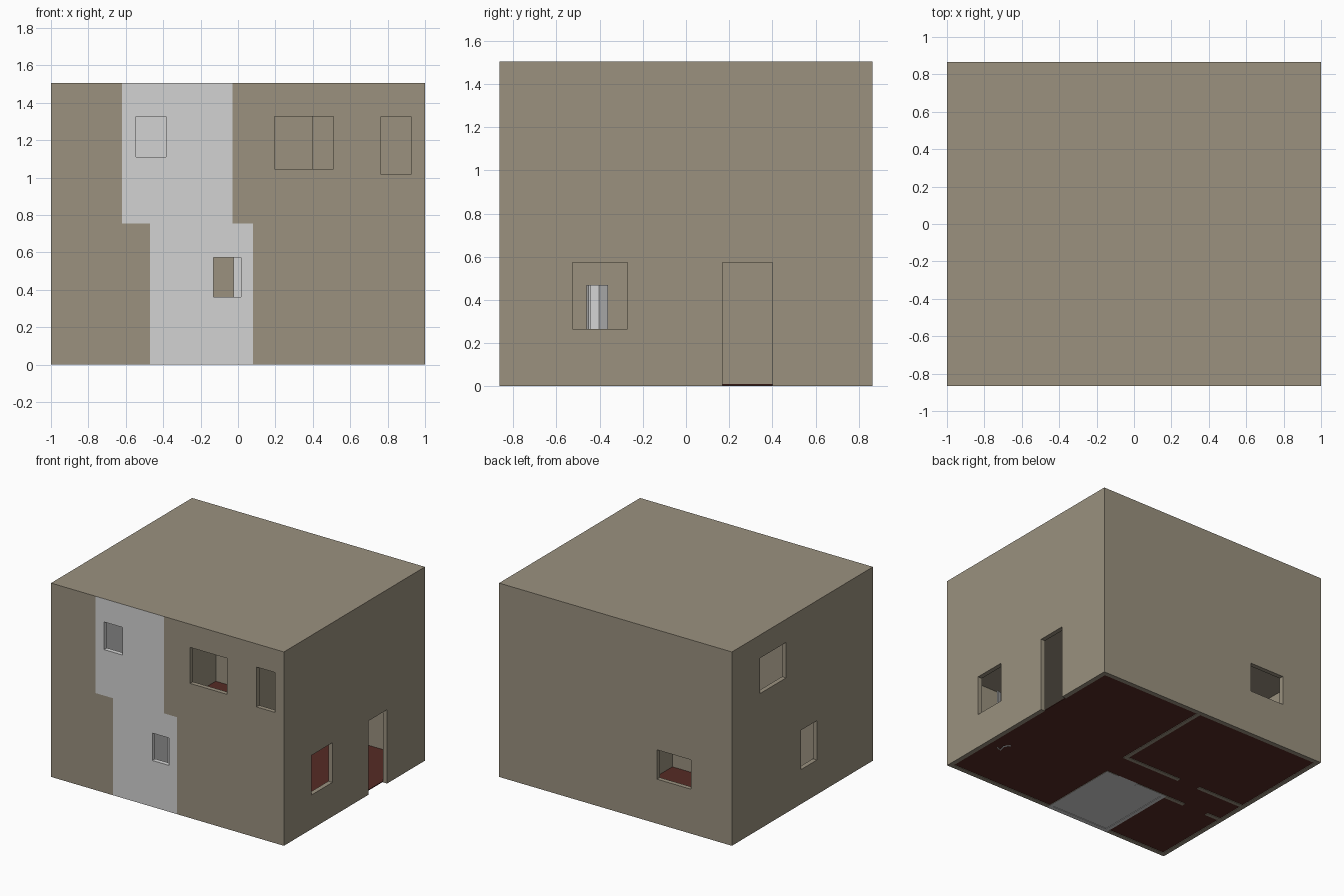
import bpy, bmesh
from mathutils import Vector

if "Cube" in bpy.data.objects:
    bpy.data.objects.remove(bpy.data.objects["Cube"])

X, Y, H, MID = 1.0, 0.865, 1.505, 0.753      # half width, half depth, height, storey line
T, ROOF = 0.035, 1.49                        # outer wall thickness, underside of roof
HEAD1, HEAD2 = 0.573, 1.325                  # door and window head heights
BACKWALL = (-0.23, -0.2)                     # wall behind the front rooms
MIDWALL = (0.015, 0.045)                     # wall in front of the rear rooms
BATHS = [(-0.47, 0.08, -0.01, MID), (-0.62, -0.03, MID, 1.503)]   # x0, x1, z0, z1


def material(name, rgb):
    m = bpy.data.materials.new(name)
    m.diffuse_color = (*rgb, 1)
    m.use_nodes = True
    m.node_tree.nodes["Principled BSDF"].inputs["Base Color"].default_value = m.diffuse_color
    return m


BROWN = material("wall_brown", (0.325, 0.285, 0.212))
GREY = material("bath_grey", (0.65, 0.65, 0.65))
RED = material("floor_red", (0.092, 0.024, 0.018))


def finish(name, bm, mats):
    me = bpy.data.meshes.new(name)
    bm.to_mesh(me)
    bm.free()
    for m in mats:
        me.materials.append(m)
    ob = bpy.data.objects.new(name, me)
    bpy.context.collection.objects.link(ob)
    return ob


def in_bath(c):
    return any(a + 0.005 < c.x < b - 0.005 and c.y < BACKWALL[1] - 0.005 and z0 < c.z < z1
               for a, b, z0, z1 in BATHS)


def panel(name, axis, lo, hi, u, v, holes=(), ucuts=(), vcuts=(), floor=None):
    """Slab across an axis with rectangular openings (u0, u1, v0, v1), faces coloured by room."""
    def inside(vals, r):
        return sorted({round(a, 4) for a in vals if r[0] <= a <= r[1]})
    us = inside([*u, *ucuts, *(a for h in holes for a in h[:2])], u)
    vs = inside([*v, *vcuts, *(a for h in holes for a in h[2:])], v)
    bm = bmesh.new()

    def vert(t, p, q):
        return bm.verts.new({0: (t, p, q), 1: (p, t, q), 2: (p, q, t)}[axis])

    def solid(i, j):
        if not (0 <= i < len(us) - 1 and 0 <= j < len(vs) - 1):
            return False
        p, q = (us[i] + us[i + 1]) / 2, (vs[j] + vs[j + 1]) / 2
        return not any(h[0] < p < h[1] and h[2] < q < h[3] for h in holes)

    for i in range(len(us) - 1):
        for j in range(len(vs) - 1):
            if not solid(i, j):
                continue
            a, b, c, d = us[i], us[i + 1], vs[j], vs[j + 1]
            for t in (lo, hi):
                bm.faces.new([vert(t, a, c), vert(t, b, c), vert(t, b, d), vert(t, a, d)])
            for di, dj, (p, q), (r, s) in ((-1, 0, (a, c), (a, d)), (1, 0, (b, c), (b, d)),
                                           (0, -1, (a, c), (b, c)), (0, 1, (a, d), (b, d))):
                if not solid(i + di, j + dj):
                    bm.faces.new([vert(lo, p, q), vert(lo, r, s), vert(hi, r, s), vert(hi, p, q)])
    bmesh.ops.remove_doubles(bm, verts=bm.verts, dist=1e-5)
    bmesh.ops.recalc_face_normals(bm, faces=bm.faces)
    for f in bm.faces:
        if in_bath(f.calc_center_median()):
            f.material_index = 1
        elif floor == "both" or (floor == "top" and f.normal.z > 0.5):
            f.material_index = 2
    return finish(name, bm, [BROWN, GREY, RED])


bath_x = [a for b in BATHS for a in b[:2]]
xi, yi = X - T, Y - T

# Outer walls with windows and the entrance
panel("front_wall", 1, -Y, -yi, (-X, X), (0, ROOF), [
    (-0.545, -0.385, 1.11, HEAD2), (0.195, 0.51, 1.045, HEAD2), (0.765, 0.925, 1.015, HEAD2),
    (-0.13, 0.015, 0.36, HEAD1)], ucuts=bath_x, vcuts=[MID])
panel("back_wall", 1, yi, Y, (-X, X), (0, ROOF), [(-0.648, -0.356, 0.345, HEAD1)])
panel("right_wall", 0, xi, X, (-yi, yi), (0, ROOF), [
    (-0.525, -0.27, 0.265, HEAD1), (0.17, 0.4, 0, HEAD1)])
panel("left_wall", 0, -X, -xi, (-yi, yi), (0, ROOF), [
    (0.2, 0.52, 1.05, HEAD2), (-0.178, 0.018, 0.268, HEAD1)])

# Floors and roof
cuts = dict(ucuts=bath_x, vcuts=[BACKWALL[1]])
panel("ground_floor", 2, 0.004, 0.01, (-xi, xi), (-yi, yi), floor="both", **cuts)
panel("upper_floor", 2, 0.745, 0.76, (-xi, xi), (-yi, yi), floor="top", **cuts)
panel("roof", 2, ROOF, H, (-X, X), (-Y, Y), **cuts)

# Ground storey partitions
low, high = (0, 0.745), (0.76, ROOF)
panel("lower_front_partition", 1, *BACKWALL, (-xi, 0.08), low, [
    (-0.85, -0.64, 0, HEAD1), (-0.2, -0.025, 0, HEAD1)], ucuts=bath_x)
panel("lower_rear_partition", 1, *MIDWALL, (-xi, 0.115), low, [(-0.57, -0.39, 0, HEAD1)])
panel("lower_cross_partition", 0, 0.085, 0.115, (MIDWALL[1], yi), low)

# Upper storey partitions
panel("upper_front_partition", 1, *BACKWALL, (-xi, xi), high, [
    (-0.92, -0.74, 0.76, HEAD2), (-0.3, -0.13, 0.76, HEAD2), (0.4, 0.58, 0.76, HEAD2)],
    ucuts=bath_x)
panel("upper_rear_partition", 1, *MIDWALL, (-xi, xi), high, [
    (-0.57, -0.39, 0.76, HEAD2), (0.4, 0.58, 0.76, HEAD2)])
panel("upper_cross_partition", 0, 0.085, 0.115, (MIDWALL[1], yi), high)
panel("upper_room_partition", 0, 0.65, 0.68, (-yi, BACKWALL[0]), high)

# Bathroom side walls on both storeys
for storey, (a, b, _, _), zr in zip(("lower", "upper"), BATHS, (low, high)):
    panel(storey + "_bath_left_wall", 0, a, a + 0.03, (-yi, BACKWALL[0]), zr)
    panel(storey + "_bath_right_wall", 0, b - 0.03, b, (-yi, BACKWALL[0]), zr)

# Small folded screen standing behind the right window
bm = bmesh.new()
path = [(0.885, -0.447), (0.848, -0.458), (0.862, -0.405), (0.832, -0.364)]
edges = []
verts = [bm.verts.new((x, y, 0)) for x, y in path]
for p, q in zip(verts, verts[1:]):
    edges.append(bm.edges.new((p, q)))
ext = bmesh.ops.extrude_edge_only(bm, edges=edges)
top = [g for g in ext["geom"] if isinstance(g, bmesh.types.BMVert)]
bmesh.ops.translate(bm, verts=top, vec=Vector((0, 0, 0.468)))
bmesh.ops.recalc_face_normals(bm, faces=bm.faces)
screen = finish("folded_screen", bm, [GREY])
mod = screen.modifiers.new("thickness", 'SOLIDIFY')
mod.thickness, mod.offset = 0.01, 0
